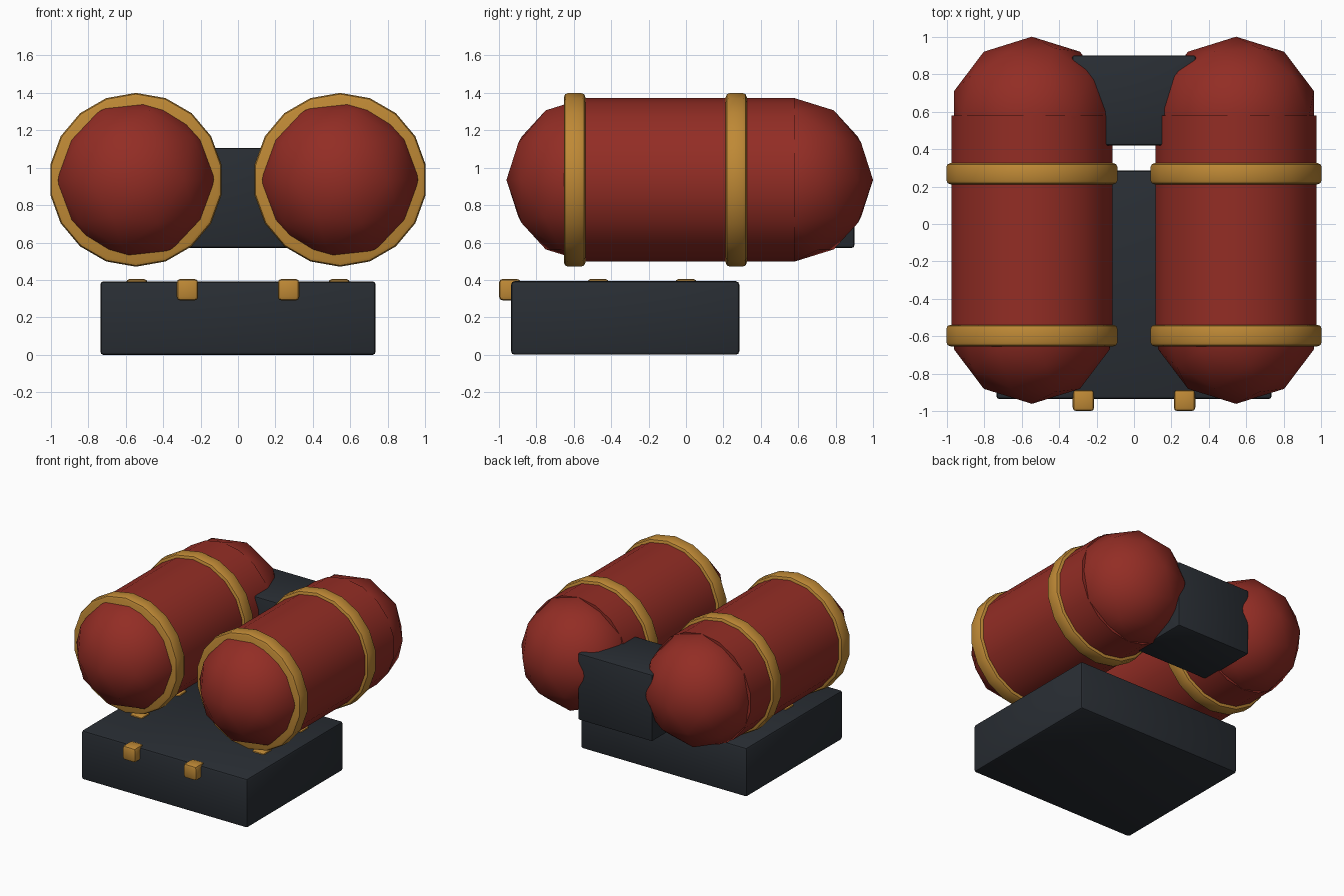
import bpy, bmesh, math
from mathutils import Matrix, Vector

if "Cube" in bpy.data.objects:
    bpy.data.objects.remove(bpy.data.objects["Cube"])


def material(name, rgb):
    m = bpy.data.materials.new(name)
    m.diffuse_color = (*rgb, 1)
    m.use_nodes = True
    m.node_tree.nodes["Principled BSDF"].inputs["Base Color"].default_value = m.diffuse_color
    return m


RED = material("red_paint", (0.29, 0.026, 0.018))
GOLD = material("brass", (0.52, 0.25, 0.036))
DARK = material("dark_metal", (0.022, 0.027, 0.034))


def finish(bm, name, mat):
    me = bpy.data.meshes.new(name)
    bm.to_mesh(me)
    bm.free()
    me.materials.append(mat)
    ob = bpy.data.objects.new(name, me)
    bpy.context.collection.objects.link(ob)
    bpy.ops.object.select_all(action='DESELECT')
    ob.select_set(True)
    bpy.context.view_layer.objects.active = ob
    bpy.ops.object.shade_smooth_by_angle(angle=math.radians(30))
    return ob


def box(name, lo, hi, mat, bevel):
    lo, hi = Vector(lo), Vector(hi)
    bm = bmesh.new()
    bmesh.ops.create_cube(bm, size=1, matrix=Matrix.Translation((lo + hi) / 2)
                          @ Matrix.Diagonal((*(hi - lo), 1)))
    bmesh.ops.bevel(bm, geom=bm.edges[:], offset=bevel, segments=2,
                    profile=0.5, affect='EDGES')
    return finish(bm, name, mat)


def drum(name, x, y0, y1, r, mat, bevel=0):
    # 18-sided cylinder lying along y
    bm = bmesh.new()
    bmesh.ops.create_cone(bm, cap_ends=True, segments=18, radius1=r, radius2=r, depth=y1 - y0,
                          matrix=Matrix.Translation((x, (y0 + y1) / 2, TANK_Z))
                          @ Matrix.Rotation(math.pi / 2, 4, 'X'))
    if bevel:
        rims = [e for e in bm.edges if any(len(f.verts) > 4 for f in e.link_faces)]
        bmesh.ops.bevel(bm, geom=rims, offset=bevel, segments=2, profile=0.5, affect='EDGES')
    return finish(bm, name, mat)


def dome(name, x, y):
    bm = bmesh.new()
    bmesh.ops.create_icosphere(bm, subdivisions=2, radius=1,
                               matrix=Matrix.Translation((x, y, TANK_Z))
                               @ Matrix.Diagonal((TANK_R, 0.42, TANK_R, 1)))
    return finish(bm, name, RED)


def stud(name, x, y):
    h = 0.0575
    return box(name, (x - h, y - h, 0.348 - h), (x + h, y + h, 0.348 + h), GOLD, 0.02)


TANK_X, TANK_Z, TANK_R = 0.545, 0.935, 0.437

# base block and rear connector
box("base", (-0.735, -0.935, 0), (0.735, 0.285, 0.393), DARK, 0.018)
box("rear_connector", (-0.33, 0.42, 0.572), (0.33, 0.9, 1.105), DARK, 0.012)

for side, s in (("left", -1), ("right", 1)):
    x = s * TANK_X
    # tank with rounded ends
    drum(side + "_tank", x, -0.54, 0.58, TANK_R, RED)
    dome(side + "_front_dome", x, -0.54)
    dome(side + "_rear_dome", x, 0.58)
    # bands
    drum(side + "_front_band", x, -0.653, -0.538, 0.464, GOLD, 0.022)
    drum(side + "_rear_band", x, 0.212, 0.325, 0.464, GOLD, 0.022)
    # studs on the base
    stud(side + "_front_stud", s * 0.27, -0.942)
    stud(side + "_top_stud_front", s * 0.54, -0.47)
    stud(side + "_top_stud_rear", s * 0.54, 0.0)
